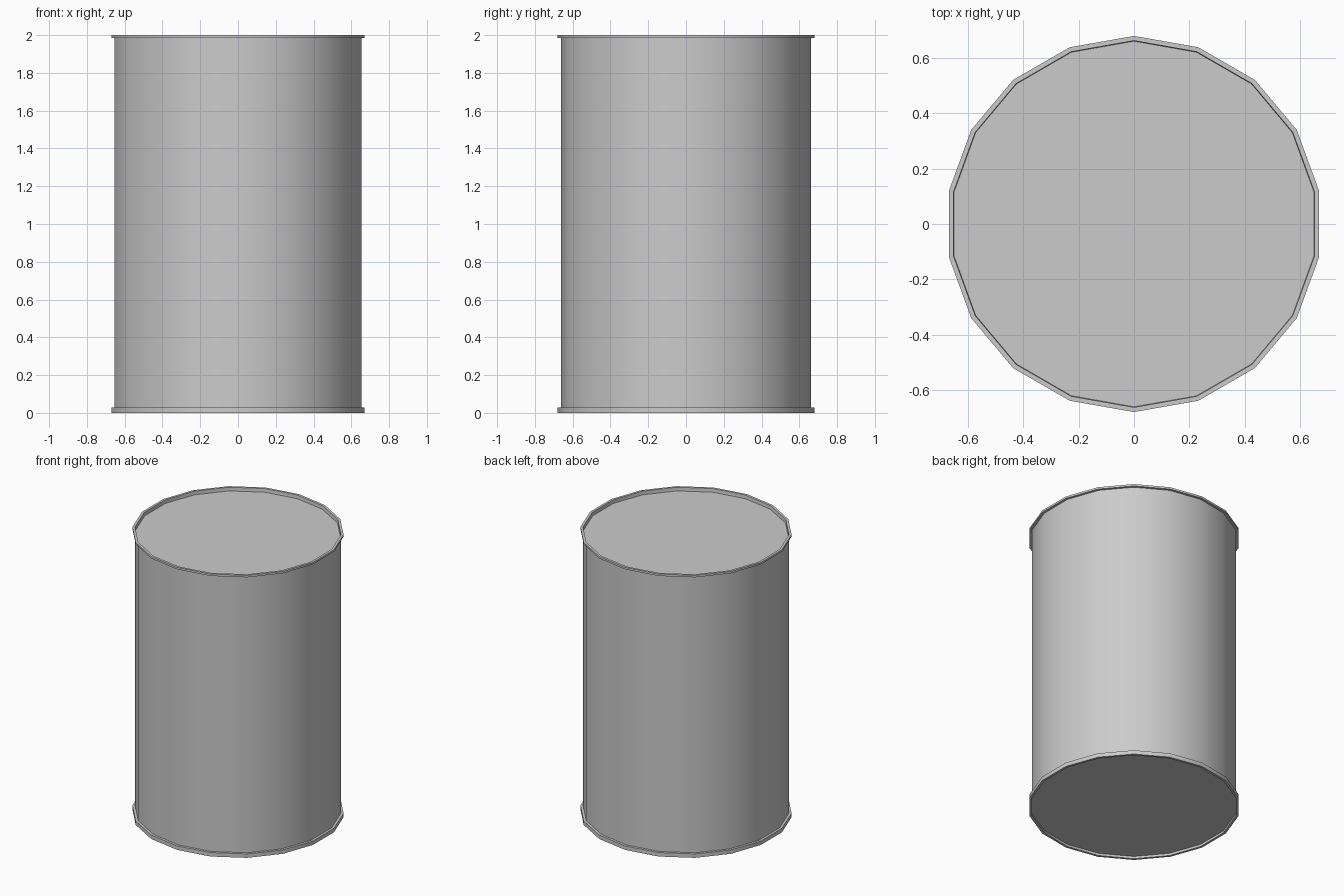
import bpy, bmesh, math

if "Cube" in bpy.data.objects:
    bpy.data.objects.remove(bpy.data.objects["Cube"])

SIDES = 18


def lathe(name, profile):
    """Revolve an (r, z) profile around z, with flat caps at both ends."""
    bm = bmesh.new()
    rings = []
    for r, z in profile:
        ring = []
        for i in range(SIDES):
            a = math.radians(90) + 2 * math.pi * i / SIDES
            ring.append(bm.verts.new((r * math.cos(a), r * math.sin(a), z)))
        rings.append(ring)
    for lo, hi in zip(rings, rings[1:]):
        for i in range(SIDES):
            j = (i + 1) % SIDES
            bm.faces.new((lo[i], lo[j], hi[j], hi[i]))
    bm.faces.new(rings[0][::-1])
    bm.faces.new(rings[-1])
    bmesh.ops.recalc_face_normals(bm, faces=bm.faces)
    mesh = bpy.data.meshes.new(name)
    bm.to_mesh(mesh)
    bm.free()
    obj = bpy.data.objects.new(name, mesh)
    bpy.context.collection.objects.link(obj)
    bpy.ops.object.select_all(action='DESELECT')
    obj.select_set(True)
    bpy.context.view_layer.objects.active = obj
    bpy.ops.object.shade_smooth_by_angle(angle=math.radians(30))
    return obj


BODY, RIM = 0.663, 0.68

# Barrel: recessed base, bottom rim, wall, top rim, recessed lid
lathe("barrel", [
    (BODY, 0.016), (BODY, 0.0),
    (RIM, 0.0), (RIM, 0.028), (BODY, 0.028),
    (BODY, 1.986), (RIM, 1.986), (RIM, 2.0),
    (BODY, 2.0), (BODY - 0.002, 1.975),
])
